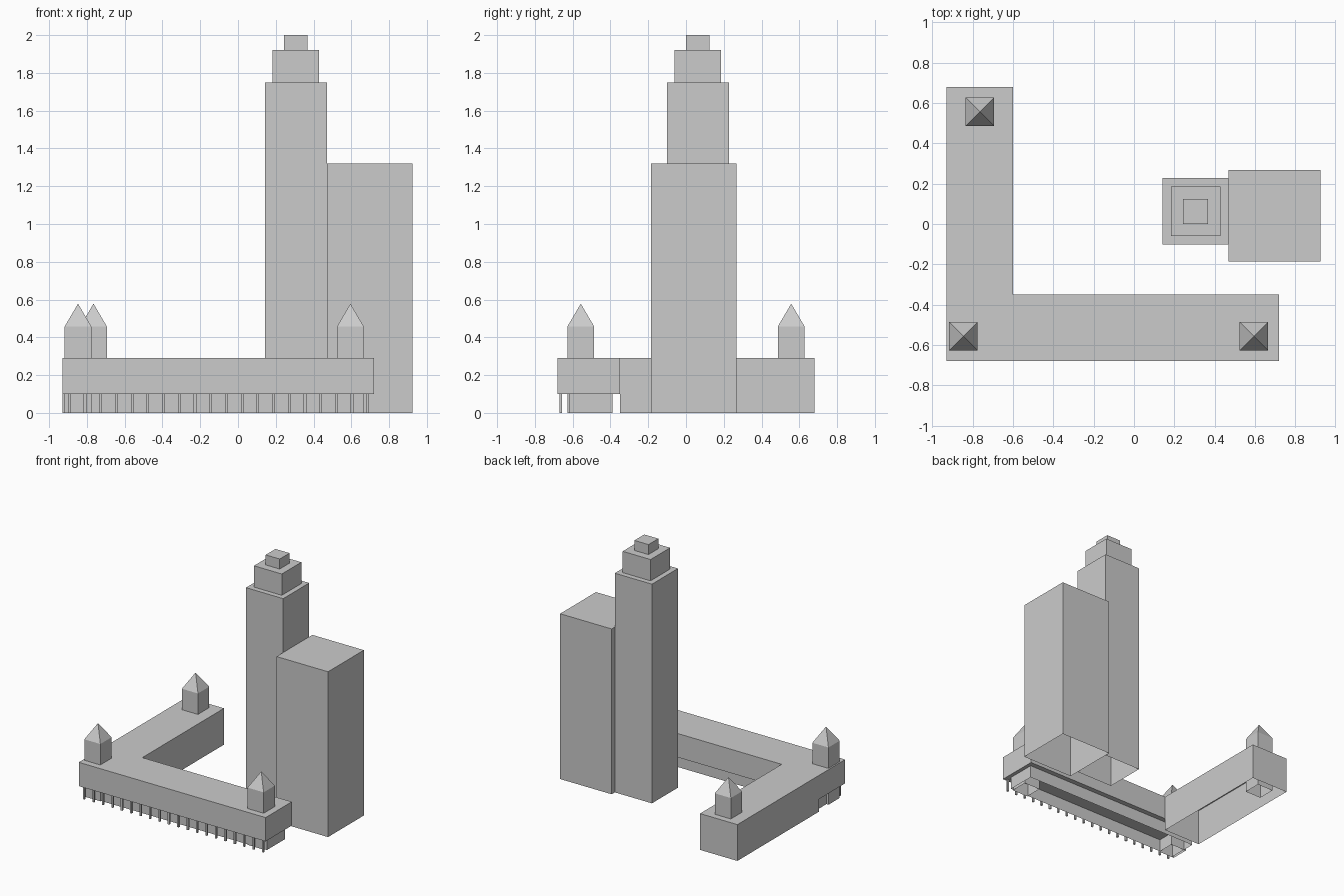
import bpy
import bmesh

default = bpy.data.objects.get("Cube")
if default:
    bpy.data.objects.remove(default, do_unlink=True)

stone = bpy.data.materials.new("light grey stone")
stone.use_nodes = True
grey = (0.6, 0.6, 0.6, 1)
stone.diffuse_color = grey
stone.node_tree.nodes["Principled BSDF"].inputs["Base Color"].default_value = grey


def add_object(name, bm):
    bmesh.ops.recalc_face_normals(bm, faces=bm.faces)
    mesh = bpy.data.meshes.new(name)
    bm.to_mesh(mesh)
    bm.free()
    mesh.materials.append(stone)
    obj = bpy.data.objects.new(name, mesh)
    bpy.context.collection.objects.link(obj)
    return obj


def extrude_outline(name, outline, z0, z1, closed=False, peak=None):
    """Prism with an optional floor and either a flat or a pointed roof."""
    bm = bmesh.new()
    low = [bm.verts.new((x, y, z0)) for x, y in outline]
    high = [bm.verts.new((x, y, z1)) for x, y in outline]
    if closed:
        bm.faces.new(low[::-1])
    tip = bm.verts.new(peak) if peak else None
    if not peak:
        bm.faces.new(high)
    for i in range(len(outline)):
        j = (i + 1) % len(outline)
        bm.faces.new((low[i], low[j], high[j], high[i]))
        if peak:
            bm.faces.new((high[i], high[j], tip))
    return add_object(name, bm)


def box(name, x0, x1, y0, y1, z0, z1, closed=False, peak=None):
    outline = [(x0, y0), (x1, y0), (x1, y1), (x0, y1)]
    return extrude_outline(name, outline, z0, z1, closed, peak)


# Low L-shaped building: raised front wing and grounded side wing
LEFT, RIGHT, FRONT, INNER, ROOF = -0.93, 0.72, -0.68, -0.35, 0.29
box("front_wing", LEFT, RIGHT, FRONT, INNER, 0.1, ROOF, closed=True)
box("side_wing", LEFT, -0.60, INNER, 0.68, 0, ROOF)
box("recessed_ground_floor", -0.90, 0.69, -0.62, -0.39, 0, 0.1)

# Row of slim columns under the front wing
COUNT, FIRST, LAST, HALF = 20, -0.893, 0.687, 0.007
for i in range(COUNT):
    x = FIRST + (LAST - FIRST) * i / (COUNT - 1)
    box(f"column_{i + 1}", x - HALF, x + HALF, -0.67, -0.656, 0, 0.1)

# Pointed corner turrets running down to the ground
turrets = {
    "front_right_turret": (-0.847, -0.557),
    "front_left_turret": (0.595, -0.557),
    "back_right_turret": (-0.765, 0.557),
}
for name, (x, y) in turrets.items():
    box(name, x - 0.071, x + 0.071, y - 0.071, y + 0.071, 0, 0.457,
        peak=(x, y, 0.578))

# Stepped tower
TX, TY = 0.306, 0.063
tiers = [("tower_shaft", 0.164, 0, 1.75),
         ("tower_middle_tier", 0.123, 1.75, 1.92),
         ("tower_top_tier", 0.062, 1.92, 2.0)]
for name, half, z0, z1 in tiers:
    box(name, TX - half, TX + half, TY - half, TY + half, z0, z1)

# Plain tall block beside the tower
box("tall_block", 0.47, 0.925, -0.185, 0.267, 0, 1.32)
